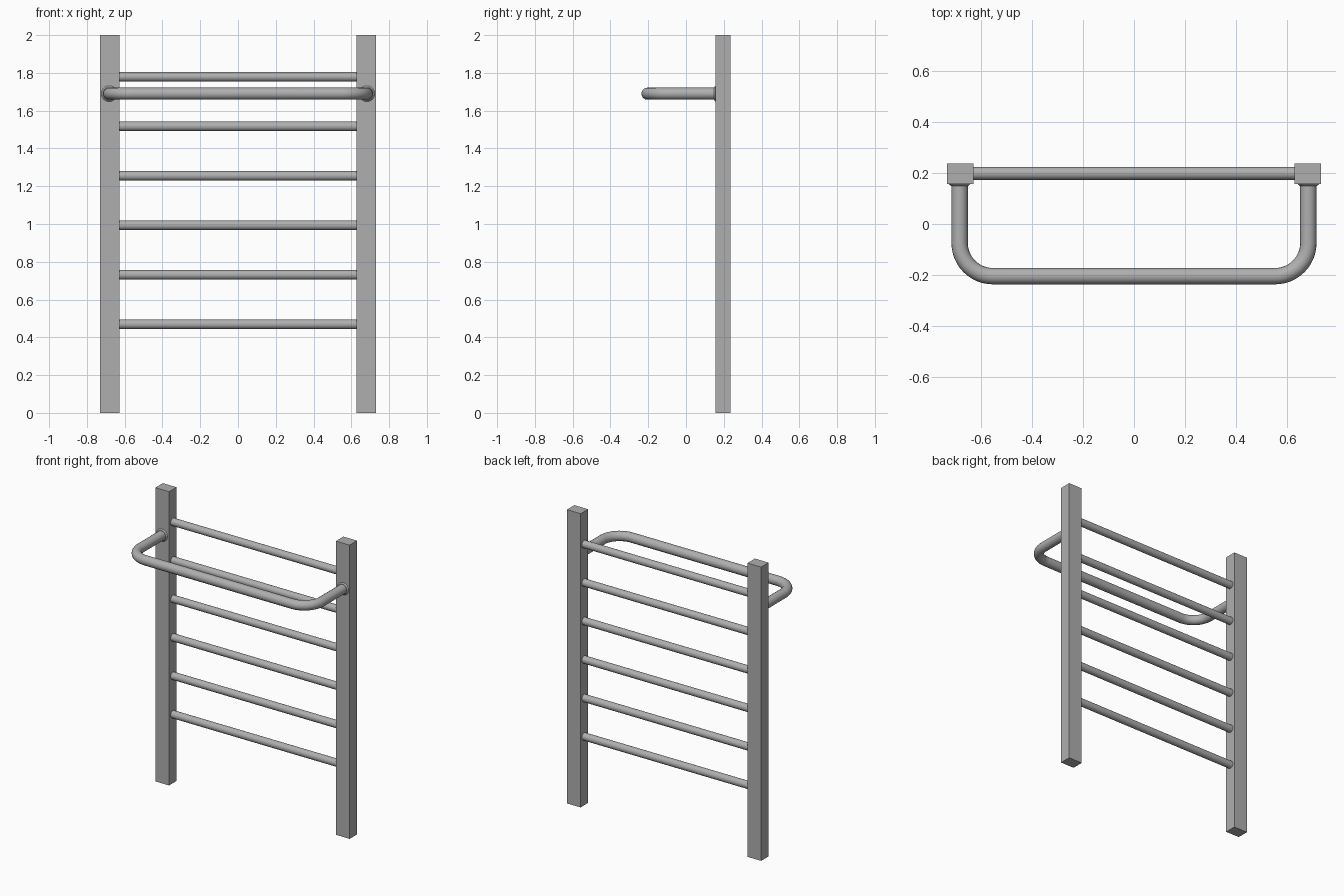
import bpy
from math import pi, sin, cos, radians

if "Cube" in bpy.data.objects:
    bpy.data.objects.remove(bpy.data.objects["Cube"])

POST_X, POST_Y = 0.68, 0.196
POST_W, POST_D, HEIGHT = 0.103, 0.08, 2.0
RAIL_X, RAIL_Z, RAIL_Y, RAIL_R, BEND = 0.682, 1.69, -0.204, 0.032, 0.13
FRONT_FACE = POST_Y - POST_D / 2

grey = bpy.data.materials.new("dark_grey")
grey.diffuse_color = (0.43, 0.43, 0.43, 1)
grey.use_nodes = True
grey.node_tree.nodes["Principled BSDF"].inputs["Base Color"].default_value = grey.diffuse_color


def finish(name, round_part=True):
    obj = bpy.context.object
    obj.name = name
    obj.data.materials.append(grey)
    if round_part:
        bpy.ops.object.shade_smooth_by_angle(angle=radians(35))
    return obj


# Square posts and the bevelled flanges where the front rail meets them
for side, s in (("left", -1), ("right", 1)):
    bpy.ops.mesh.primitive_cube_add(size=1, location=(s * POST_X, POST_Y, HEIGHT / 2))
    post = finish(f"{side}_post", False)
    post.scale = (POST_W, POST_D, HEIGHT)
    bpy.ops.object.transform_apply(location=False, rotation=False, scale=True)
    bpy.ops.mesh.primitive_cone_add(vertices=32, radius1=0.043, radius2=0.034, depth=0.008,
                                    location=(s * RAIL_X, FRONT_FACE - 0.003, RAIL_Z),
                                    rotation=(pi / 2, 0, 0))
    finish(f"{side}_rail_flange")

# Evenly spaced horizontal rungs
for i in range(6):
    bpy.ops.mesh.primitive_cylinder_add(vertices=32, radius=0.0252,
                                        depth=2 * POST_X - POST_W + 0.004,
                                        location=(0, POST_Y + 0.002, 0.469 + 0.262 * i),
                                        rotation=(0, pi / 2, 0))
    finish(f"rung_{i + 1}")

# Front towel rail: U-shaped path with rounded corners, swept as a tube
half = [(RAIL_X, FRONT_FACE)]
for i in range(13):
    a = -pi / 2 * i / 12
    half.append((RAIL_X - BEND + BEND * cos(a), RAIL_Y + BEND + BEND * sin(a)))
path = half + [(-x, y) for x, y in reversed(half)]

curve = bpy.data.curves.new("front_rail", 'CURVE')
curve.dimensions = '3D'
curve.bevel_depth = RAIL_R
curve.bevel_resolution = 6
curve.use_fill_caps = True
spline = curve.splines.new('POLY')
spline.points.add(len(path) - 1)
for p, (x, y) in zip(spline.points, path):
    p.co = (x, y, RAIL_Z, 1)
rail = bpy.data.objects.new("front_rail", curve)
bpy.context.collection.objects.link(rail)
bpy.ops.object.select_all(action='DESELECT')
rail.select_set(True)
bpy.context.view_layer.objects.active = rail
bpy.ops.object.convert(target='MESH')
finish("front_rail")
